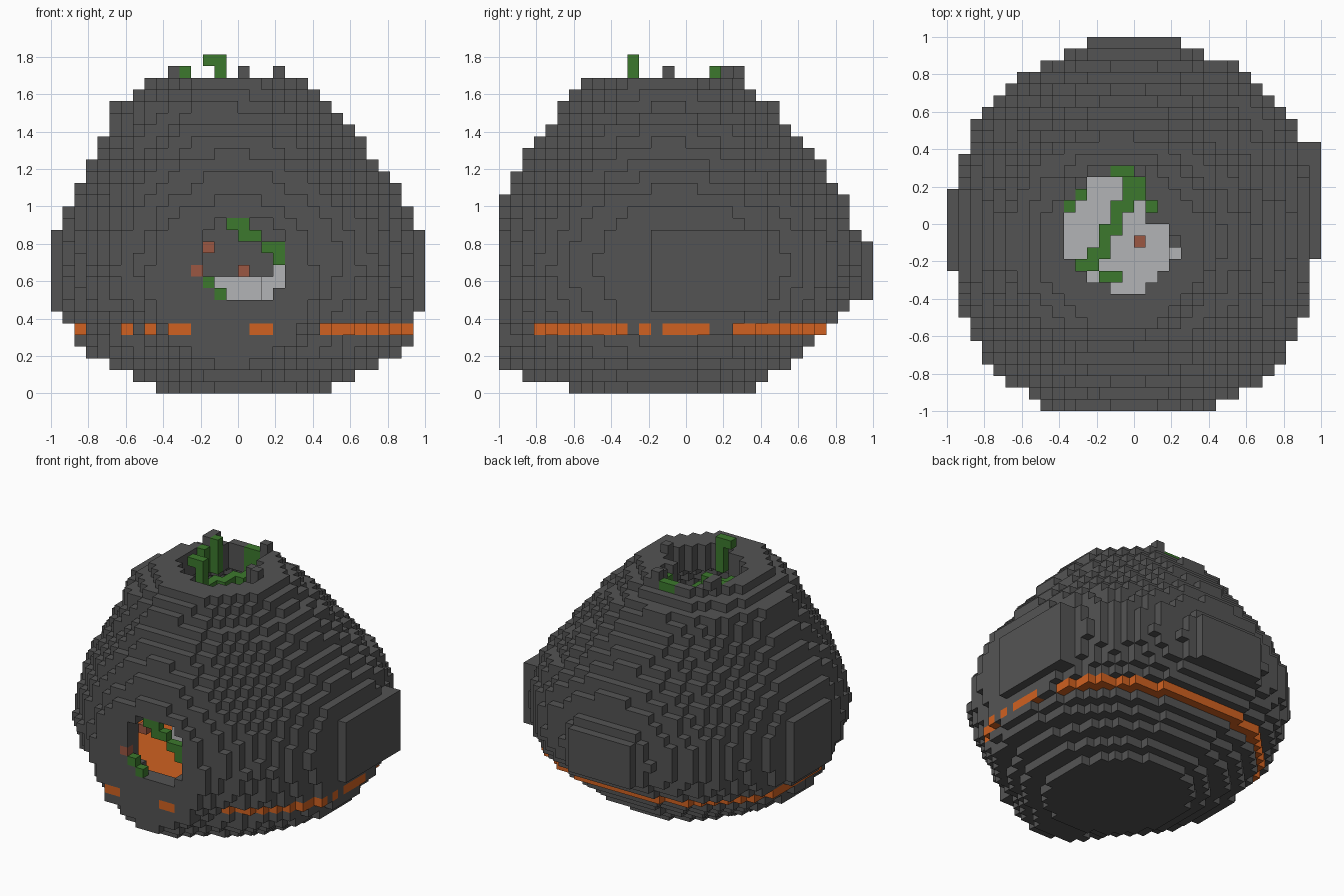
import bpy, math

if "Cube" in bpy.data.objects:
    bpy.data.objects.remove(bpy.data.objects["Cube"])

V = 1 / 16          # voxel size
N, H = 32, 27       # grid width and shell height in voxels


def material(name, rgb):
    m = bpy.data.materials.new(name)
    m.use_nodes = True
    m.diffuse_color = (*rgb, 1)
    m.node_tree.nodes["Principled BSDF"].inputs["Base Color"].default_value = (*rgb, 1)
    return m


DARK = material("dark rock", (0.088, 0.088, 0.088))
LAVA = material("lava orange", (0.63, 0.12, 0.015))
GREY = material("light grey stone", (0.45, 0.455, 0.465))
GREEN = material("vine green", (0.045, 0.19, 0.026))
BROWN = material("ember brown", (0.33, 0.095, 0.055))

# Round body outline by height: z, x min, x max, y min, y max
PROFILE = [
    (.03, -.44, .5, -.63, .38), (.09, -.56, .62, -.75, .44), (.16, -.69, .75, -.81, .56),
    (.22, -.81, .87, -.86, .62), (.34, -.88, .96, -.87, .76), (.47, -.95, .95, -.97, .88),
    (.65, -.96, .965, -1.02, .94), (.84, -.95, .96, -1.01, .93), (1, -.92, .93, -.97, .87),
    (1.2, -.81, .76, -.91, .74), (1.4, -.7, .62, -.77, .58), (1.53, -.68, .48, -.67, .48),
    (1.66, -.5, .38, -.56, .31)]

# Crater opening: first and last open column of each row, front to back
CRATER_ROWS = [(14, 16), (12, 17), (11, 18), (10, 19), (10, 18), (10, 18),
               (10, 16), (10, 17), (11, 16), (12, 16), (14, 15)]

# Lava seam: open stretches along the front and gaps along the right side
FRONT_SEAMS = [(-.63, -.56), (-.5, -.43), (-.38, -.25), (.06, .19), (.43, .75)]
SIDE_GAPS = [(-.32, -.25), (-.19, -.12), (.12, .25)]


def outline(z):
    for a, b in zip(PROFILE, PROFILE[1:]):
        if z <= b[0]:
            t = max(0, (z - a[0]) / (b[0] - a[0]))
            return [p + (q - p) * t for p, q in zip(a[1:], b[1:])]
    return PROFILE[-1][1:]


def in_round(x, y, z, wall=0):
    x0, x1, y0, y1 = outline(z)
    rx, ry = (x1 - x0) / 2 - wall, (y1 - y0) / 2 - wall
    power = 2 + .5 * max(0, 1 - abs(z - .65) / .6)
    dx, dy = abs(x - (x0 + x1) / 2) / rx, abs(y - (y0 + y1) / 2) / ry
    return dx ** power + dy ** power <= 1


def in_lobe(x, y, z):
    # Flared round vent in front, flat blocks on the sides and the back
    front = y < -.75 and math.hypot(x + .03, z - .6) < .43 + (y + 1) * .6
    right = x > .6 and -.19 < y < .44 and .44 < z < .87
    left = x < -.6 and -.25 < y < .19 and .44 < z < .87
    back = y > .6 and abs(x) < (.31 if y < .94 else .25) and .5 < z < .84
    return front or right or left or back


def in_opening(i, j, k, x, y, z):
    if y < -.5 and math.hypot(x - .03, z - .72) < .24:
        return True
    row = j - 10
    if k < 20 or not 0 <= row < len(CRATER_ROWS):
        return False
    return CRATER_ROWS[row][0] <= i <= CRATER_ROWS[row][1]


def within(value, spans):
    return any(a < value < b for a, b in spans)


def skin_is_lava(x, y):
    if y < -.6 and x < .75:
        return within(x, FRONT_SEAMS)
    if x < -.63:
        return y > -.3
    return x < .4 or not within(y, SIDE_GAPS)


# Sort every voxel into a part
shell, lava, island = set(), set(), set()
for k in range(H):
    z = (k + .5) * V
    for i in range(N):
        x = (i + .5) * V - 1
        for j in range(N):
            y = (j + .5) * V - 1
            if not (in_round(x, y, z) or in_lobe(x, y, z)):
                continue
            inside = k < 24 and in_round(x, y, z, .11)
            if k == 5 and (inside or skin_is_lava(x, y)):
                lava.add((i, j, k))
            elif k > 5 and inside or in_opening(i, j, k, x, y, z):
                top = 11 if x > .19 else 10
                if 5 < k < top and math.hypot(x + .03, y + .03) < .36:
                    island.add((i, j, k))
            else:
                shell.add((i, j, k))

# Loose stones standing on the crater rim
shell |= {(10, 18, 27), (10, 19, 27), (16, 20, 27), (19, 14, 27)}

# Vines: around the vent, across the crater and up over the rim
vent_vine = {(i, 0, k) for i, k in [(15, 14), (16, 14), (16, 13), (17, 13), (18, 12),
                                    (19, 12), (19, 11), (13, 9), (14, 8)]}
crater_vine = {(i, j, 24) for i, j in [(14, 20), (15, 20), (15, 19), (16, 19), (15, 18),
                                       (16, 18), (15, 17), (14, 17), (14, 16), (14, 15),
                                       (13, 15), (13, 14), (13, 13), (12, 13), (12, 12),
                                       (11, 12)]}
crater_vine |= {(13, 11, 28), (14, 11, 28)} | {(14, 11, k) for k in range(25, 28)}
for i, j, top in [(11, 18, 28), (10, 17, 27), (17, 17, 26), (15, 20, 27), (14, 20, 27)]:
    crater_vine |= {(i, j, k) for k in range(24, top)}
embers = {(16, 14, 10), (12, 0, 10), (13, 2, 12)}
shell -= vent_vine | crater_vine | embers
solid = shell | lava | island | vent_vine | crater_vine | embers


def voxel_object(name, cells, mat):
    """Mesh of the voxel sides that touch open space."""
    verts, faces = {}, []
    for c in cells:
        for axis in range(3):
            for side in (0, 1):
                near = list(c)
                near[axis] += 2 * side - 1
                if tuple(near) in solid:
                    continue
                u, w = (axis + 1) % 3, (axis + 2) % 3
                quad = []
                for du, dw in ((0, 0), (1, 0), (1, 1), (0, 1)):
                    p = list(c)
                    p[axis] += side
                    p[u] += du
                    p[w] += dw
                    quad.append(verts.setdefault(tuple(p), len(verts)))
                faces.append(quad if side else quad[::-1])
    mesh = bpy.data.meshes.new(name)
    mesh.from_pydata([(a * V - 1, b * V - 1, c * V) for a, b, c in verts], [], faces)
    mesh.materials.append(mat)
    bpy.context.collection.objects.link(bpy.data.objects.new(name, mesh))


voxel_object("rock_shell", shell, DARK)
voxel_object("lava_pool", lava, LAVA)
voxel_object("stone_island", island, GREY)
voxel_object("vent_vine", vent_vine, GREEN)
voxel_object("crater_vine", crater_vine, GREEN)
voxel_object("embers", embers, BROWN)
